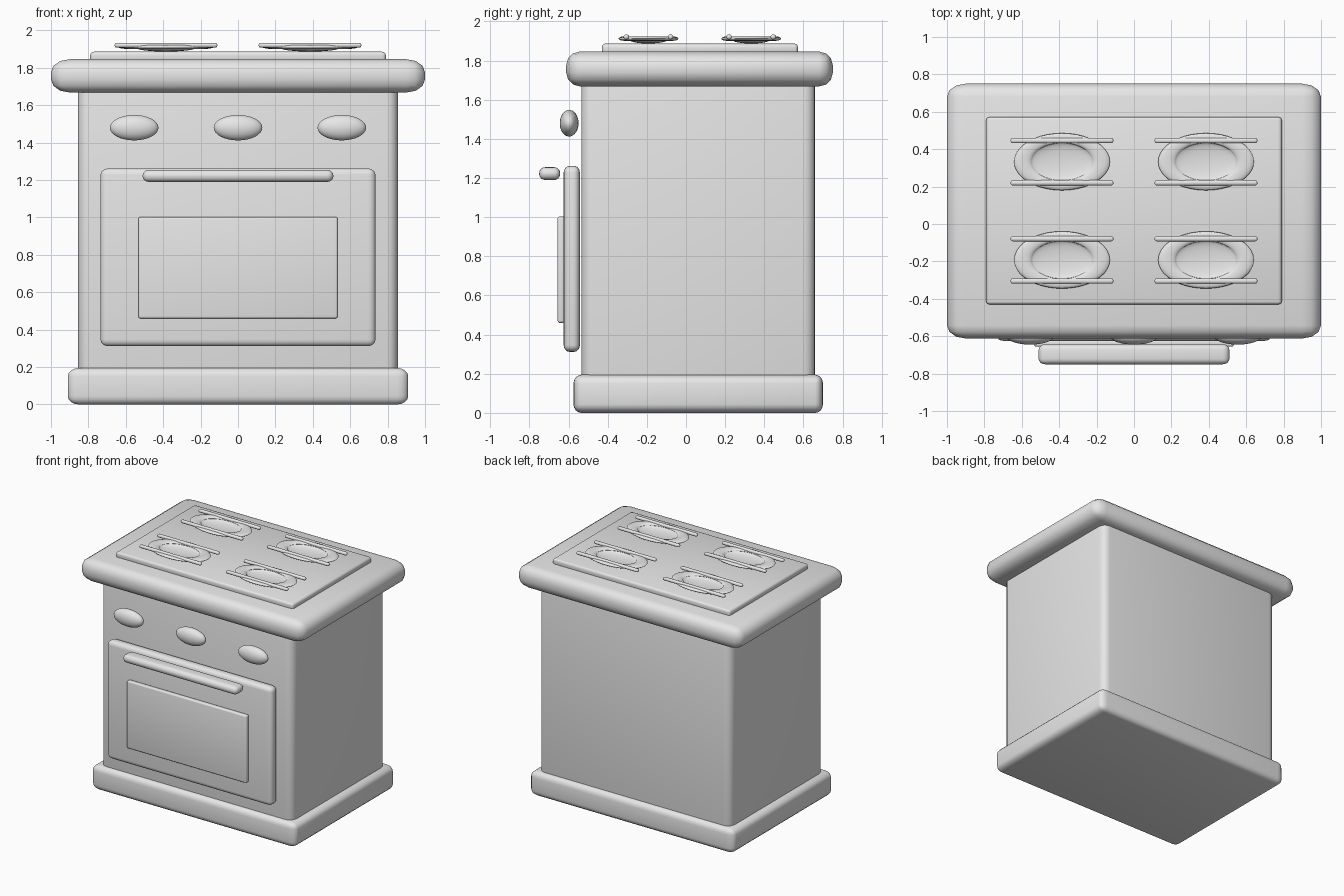
import bpy, bmesh, math
from mathutils import Matrix, Vector

cube = bpy.data.objects.get("Cube")
if cube:
    bpy.data.objects.remove(cube, do_unlink=True)

# Single plain material
grey = bpy.data.materials.new("light_grey")
grey.use_nodes = True
grey.diffuse_color = (0.8, 0.8, 0.8, 1)
grey.node_tree.nodes["Principled BSDF"].inputs["Base Color"].default_value = (0.8, 0.8, 0.8, 1)


def finish(name, bm, angle=50):
    bmesh.ops.recalc_face_normals(bm, faces=bm.faces[:])
    mesh = bpy.data.meshes.new(name)
    bm.to_mesh(mesh)
    bm.free()
    mesh.materials.append(grey)
    ob = bpy.data.objects.new(name, mesh)
    bpy.context.scene.collection.objects.link(ob)
    bpy.ops.object.select_all(action='DESELECT')
    ob.select_set(True)
    bpy.context.view_layer.objects.active = ob
    bpy.ops.object.shade_smooth_by_angle(angle=math.radians(angle))
    return ob


def rounded_box(name, low, high, radii, segments=4):
    """Box between two corners, with its own rounding radius along each axis."""
    low, high, radii = Vector(low), Vector(high), Vector(radii)
    size = high - low
    bm = bmesh.new()
    bmesh.ops.create_cube(bm, size=1)
    bmesh.ops.scale(bm, verts=bm.verts, vec=[s / r for s, r in zip(size, radii)])
    bmesh.ops.bevel(bm, geom=bm.edges[:], offset=1, segments=segments,
                    profile=0.5, affect='EDGES', clamp_overlap=True)
    bmesh.ops.scale(bm, verts=bm.verts, vec=radii)
    bmesh.ops.translate(bm, verts=bm.verts, vec=(low + high) / 2)
    return finish(name, bm)


def ellipsoid(name, centre, radii):
    bm = bmesh.new()
    bmesh.ops.create_uvsphere(bm, u_segments=32, v_segments=16, radius=1)
    bmesh.ops.scale(bm, verts=bm.verts, vec=radii)
    bmesh.ops.translate(bm, verts=bm.verts, vec=centre)
    return finish(name, bm)


def oval_ring(name, centre, outer, inner, half_height, around=40, across=12):
    """Flattened torus with oval outline."""
    bm = bmesh.new()
    loops = []
    for i in range(around):
        a = math.tau * i / around
        loop = []
        for j in range(across):
            b = math.tau * j / across
            t = (1 + math.cos(b)) / 2
            rx = inner[0] + (outer[0] - inner[0]) * t
            ry = inner[1] + (outer[1] - inner[1]) * t
            loop.append(bm.verts.new((centre[0] + rx * math.cos(a),
                                      centre[1] + ry * math.sin(a),
                                      centre[2] + half_height * math.sin(b))))
        loops.append(loop)
    for i in range(around):
        p, q = loops[i], loops[(i + 1) % around]
        for j in range(across):
            k = (j + 1) % across
            bm.faces.new((p[j], q[j], q[k], p[k]))
    return finish(name, bm, 80)


def dish(name, centre, radii):
    """Shallow bowl facing up."""
    bm = bmesh.new()
    bmesh.ops.create_uvsphere(bm, u_segments=32, v_segments=16, radius=1)
    bmesh.ops.delete(bm, geom=[v for v in bm.verts if v.co.z > 0.01], context='VERTS')
    bmesh.ops.scale(bm, verts=bm.verts, vec=radii)
    bmesh.ops.translate(bm, verts=bm.verts, vec=centre)
    ob = finish(name, bm, 80)
    if sum(p.normal.z for p in ob.data.polygons) < 0:
        ob.data.flip_normals()
    return ob


# Cabinet
rounded_box("base_plinth", (-0.91, -0.575, 0), (0.91, 0.70, 0.195), (0.06, 0.04, 0.045))
rounded_box("oven_body", (-0.855, -0.535, 0.08), (0.855, 0.66, 1.75), (0.06, 0.06, 0.06))
rounded_box("countertop", (-1, -0.612, 1.668), (1, 0.75, 1.846), (0.1, 0.07, 0.07), 3)
rounded_box("cooktop", (-0.79, -0.43, 1.83), (0.79, 0.572, 1.886), (0.02, 0.015, 0.018), 3)

# Door, window and handle
rounded_box("oven_door", (-0.735, -0.625, 0.312), (0.735, -0.542, 1.262), (0.04, 0.03, 0.035))
rounded_box("door_window", (-0.533, -0.656, 0.46), (0.533, -0.62, 1.003), (0.012, 0.01, 0.012), 3)
rounded_box("door_handle", (-0.51, -0.75, 1.19), (0.51, -0.643, 1.255), (0.035, 0.03, 0.03))

# Control knobs
for label, x in (("right", -0.555), ("middle", 0), ("left", 0.555)):
    ellipsoid("knob_" + label, (x, -0.597, 1.48), (0.13, 0.048, 0.068))

# Burners with a pair of grate bars each
for side, x in (("right", -0.385), ("left", 0.385)):
    for row, y in (("front", -0.192), ("back", 0.333)):
        tag = row + "_" + side
        oval_ring("burner_ring_" + tag, (x, y, 1.912), (0.256, 0.153), (0.163, 0.1), 0.011)
        dish("burner_dish_" + tag, (x, y, 1.91), (0.168, 0.103, 0.023))
        for end, dy in (("front", -0.113), ("back", 0.113)):
            rounded_box("grate_bar_" + end + "_" + tag,
                        (x - 0.275, y + dy - 0.014, 1.908), (x + 0.275, y + dy + 0.014, 1.933),
                        (0.012, 0.012, 0.011), 3)
